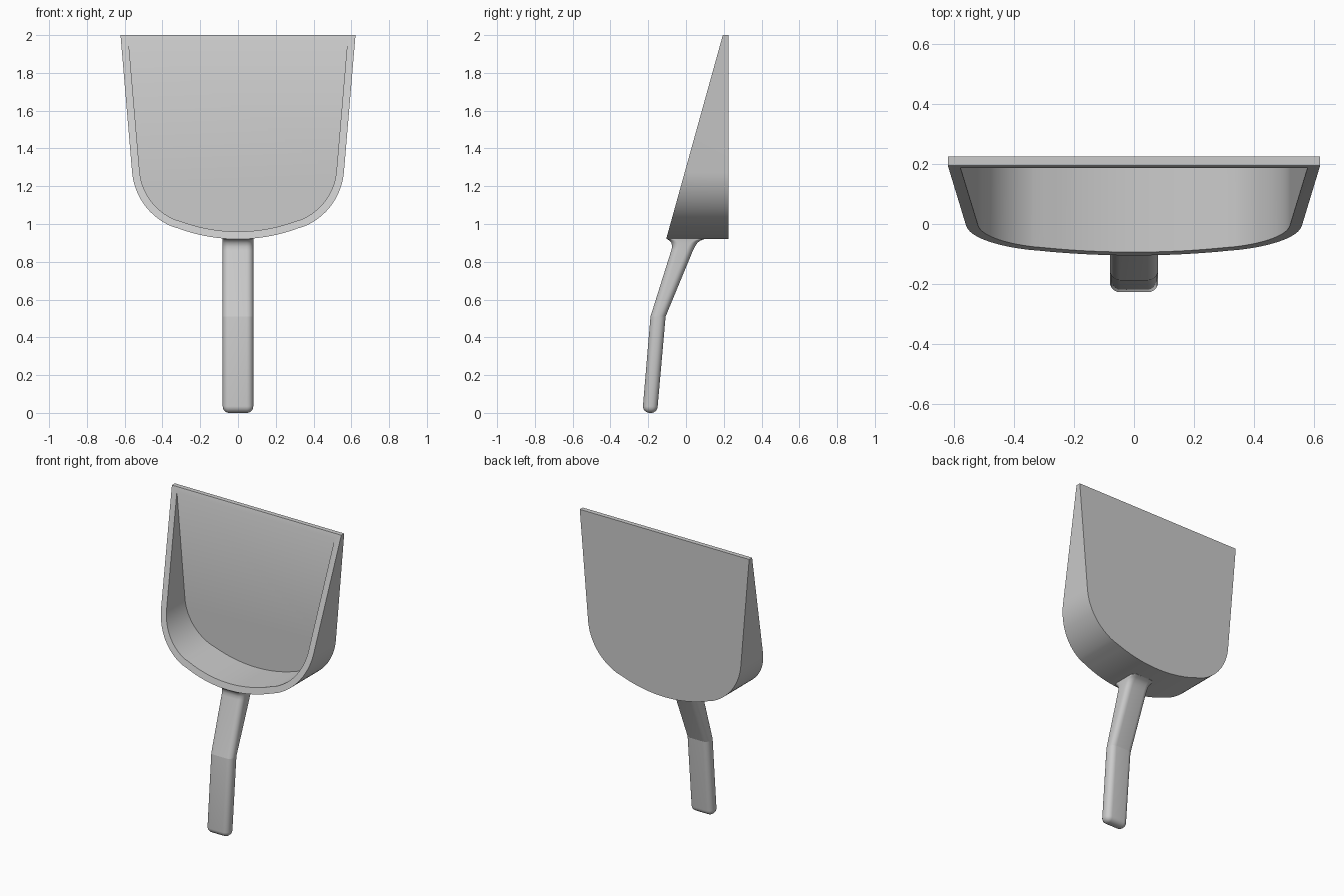
import bpy, bmesh
from math import sin, cos, pi, radians

if "Cube" in bpy.data.objects:
    bpy.data.objects.remove(bpy.data.objects["Cube"])


def finish(name, bm, angle=30):
    bmesh.ops.recalc_face_normals(bm, faces=bm.faces)
    me = bpy.data.meshes.new(name)
    bm.to_mesh(me)
    bm.free()
    ob = bpy.data.objects.new(name, me)
    bpy.context.collection.objects.link(ob)
    bpy.ops.object.select_all(action='DESELECT')
    ob.select_set(True)
    bpy.context.view_layer.objects.active = ob
    bpy.ops.object.shade_smooth_by_angle(angle=radians(angle))
    return ob


def slant(z):
    # sloping front rim plane
    return -0.105 + (z - 0.92) * 0.2778


def outline(inset, top):
    # pan outline: straight side, corner arc, shallow bottom arc, mirrored
    half = [(0.622 - inset - 0.08 * (2 - top), top)]
    for i in range(17):
        a = radians(-4.6 - 62.8 * i / 16)
        half.append((0.219 + (0.343 - inset) * cos(a), 1.304 + (0.343 - inset) * sin(a)))
    for i in range(1, 11):
        a = radians(-67.4 - 22.6 * i / 10)
        half.append(((0.91 - inset) * cos(a), 1.83 + (0.91 - inset) * sin(a)))
    return half + [(-x, z) for x, z in half[-2::-1]]


# Pan: back plate with a wall that tapers to nothing at the open edge
bm = bmesh.new()
FLOOR, BACK = 0.187, 0.226
outer, inner = outline(0, 2.0), outline(0.04, 1.971)
back = [bm.verts.new((x, BACK, z)) for x, z in outer]
rim_o = [bm.verts.new((x, slant(z), z)) for x, z in outer]
rim_i = [bm.verts.new((x, slant(z), z)) for x, z in inner]
floor = [rim_i[0]] + [bm.verts.new((x, FLOOR, z)) for x, z in inner[1:-1]] + [rim_i[-1]]
for a, b in ((back, rim_o), (rim_o, rim_i), (rim_i, floor)):
    for i in range(len(a) - 1):
        loop = list(dict.fromkeys((a[i], a[i + 1], b[i + 1], b[i])))
        bm.faces.new(loop)
bm.faces.new(back)
bm.faces.new(floor)
bm.faces.new((back[0], back[-1], rim_o[-1], rim_o[0]))
bm.faces.new((rim_o[0], rim_o[-1], rim_i[-1], rim_i[0]))
finish("pan", bm)


def ring(bm, z, y0, y1, inset=0.0, hw=0.081, r=0.035):
    # rounded-rectangle cross-section of the handle
    cy, hy, hx = (y0 + y1) / 2, (y1 - y0) / 2 - inset, hw - inset
    r = max(r - inset, 0.003)
    pts = []
    for q, (sx, sy) in enumerate(((1, 1), (-1, 1), (-1, -1), (1, -1))):
        for k in range(7):
            a = q * pi / 2 + k * pi / 12
            pts.append(bm.verts.new((sx * (hx - r) + r * cos(a), cy + sy * (hy - r) + r * sin(a), z)))
    return pts


# Handle: rounded foot, bend, then a flare into the pan
bm = bmesh.new()
rings = []
for k in range(6):
    t = k * pi / 12
    rings.append(ring(bm, 0.035 * (1 - sin(t)), -0.228, -0.15, 0.035 * (1 - cos(t))))
rings = [ring_ for ring_ in rings]
rings.append(ring(bm, 0.0, -0.228, -0.15, 0.032))
rings_z = [(0.51, -0.188, -0.108), (0.86, -0.078, 0.037), (0.88, -0.073, 0.047),
           (0.90, -0.077, 0.060), (0.912, -0.087, 0.076), (0.92, -0.100, 0.097),
           (0.935, -0.097, 0.097)]
rings = rings[::-1] + [ring(bm, *v) for v in rings_z]
for a, b in zip(rings, rings[1:]):
    for i in range(len(a)):
        j = (i + 1) % len(a)
        bm.faces.new((a[i], a[j], b[j], b[i]))
bm.faces.new(rings[0])
bm.faces.new(rings[-1])
# crisp crease at the bend
bend = set(rings[7])
for e in bm.edges:
    if e.verts[0] in bend and e.verts[1] in bend:
        e.smooth = False
finish("handle", bm, 35)
